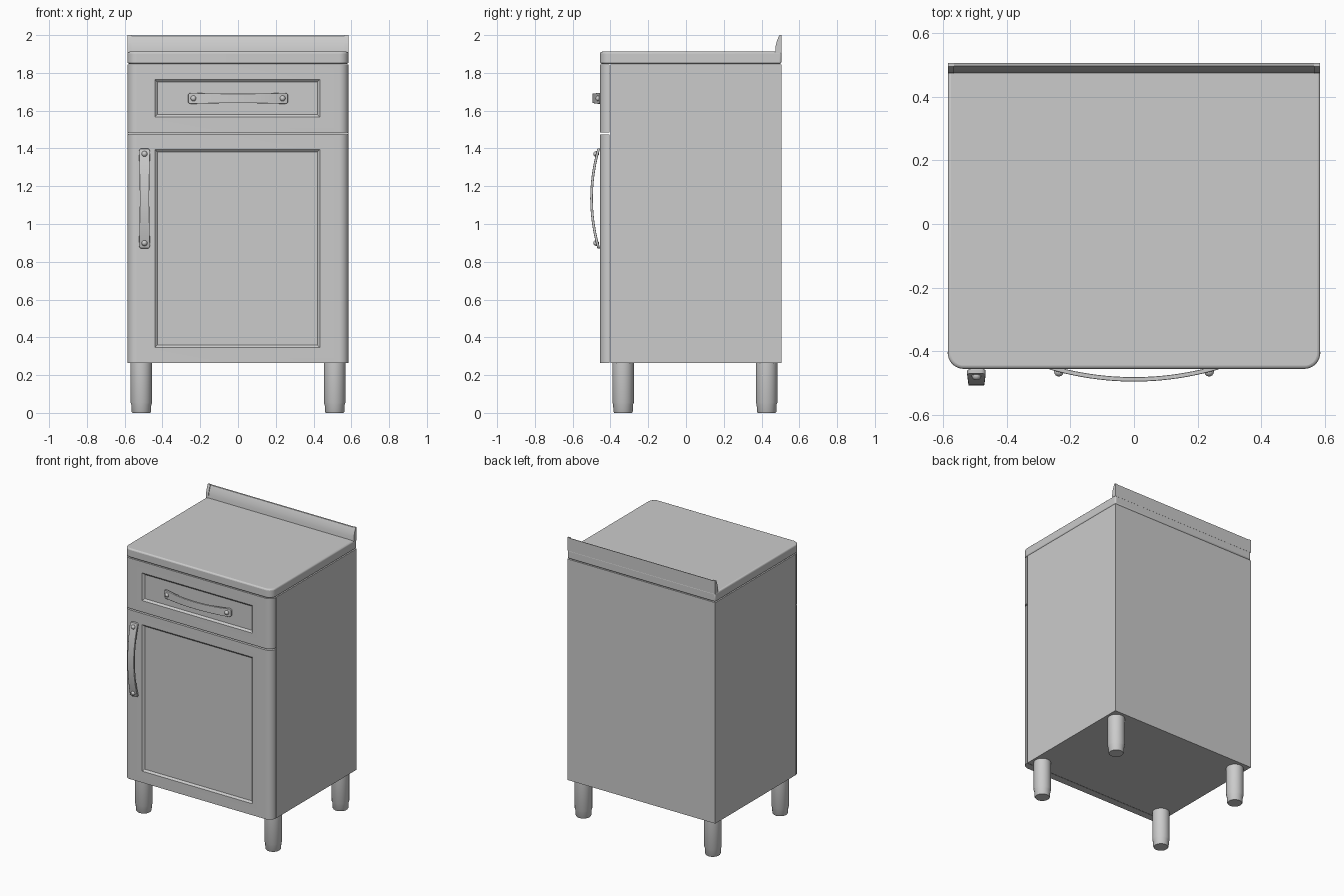
import bpy, bmesh, math
from mathutils import Matrix

if "Cube" in bpy.data.objects:
    bpy.data.objects.remove(bpy.data.objects["Cube"])

W, BACK, FRONT = 0.585, 0.505, -0.455


def finish(name, bm, bevel=0.0, angle=60, segments=3):
    bmesh.ops.recalc_face_normals(bm, faces=bm.faces)
    mesh = bpy.data.meshes.new(name)
    bm.to_mesh(mesh)
    bm.free()
    ob = bpy.data.objects.new(name, mesh)
    bpy.context.collection.objects.link(ob)
    if bevel:
        mod = ob.modifiers.new("bevel", 'BEVEL')
        mod.width, mod.segments = bevel, segments
        mod.limit_method, mod.angle_limit = 'ANGLE', math.radians(angle)
    bpy.ops.object.select_all(action='DESELECT')
    ob.select_set(True)
    bpy.context.view_layer.objects.active = ob
    bpy.ops.object.shade_smooth_by_angle(angle=math.radians(35))
    return ob


def prism(profile, direction):
    """Closed outline (3D points) swept along a direction."""
    bm = bmesh.new()
    face = bm.faces.new([bm.verts.new(p) for p in profile])
    out = bmesh.ops.extrude_face_region(bm, geom=[face])
    verts = [v for v in out["geom"] if isinstance(v, bmesh.types.BMVert)]
    bmesh.ops.translate(bm, verts=verts, vec=direction)
    return bm


def slab(z0, z1, back):
    """Board with rounded front corners in plan."""
    r, n = 0.05, 8
    right = [(W - r + r * math.cos(a), FRONT + r - r * math.sin(a))
             for a in (math.pi / 2 * i / n for i in range(n + 1))]
    plan = [(W, back)] + right + [(-x, y) for x, y in reversed(right)] + [(-W, back)]
    return prism([(x, y, z0) for x, y in plan], (0, 0, z1 - z0))


def front_panel(name, z0, z1, x_range, z_range):
    """Slab with a sloped, recessed centre field."""
    bm = slab(z0, z1, -0.408)
    bm.normal_update()
    face = min(bm.faces, key=lambda f: f.calc_center_median().y)
    cx, cz = 0, (z0 + z1) / 2
    for margin, depth in ((0, 0), (0.013, 0.012)):
        bmesh.ops.inset_individual(bm, faces=[face], thickness=0.005)
        for v in face.verts:
            v.co.x = x_range[0] + margin if v.co.x < cx else x_range[1] - margin
            v.co.z = z_range[0] + margin if v.co.z < cz else z_range[1] - margin
            v.co.y = FRONT + depth
    return finish(name, bm, 0.007)


def handle(name, centre, vertical):
    """Bowed strap along x with two domed screws, turned upright if vertical."""
    rot = Matrix.Rotation(math.pi / 2, 4, 'Y') if vertical else Matrix.Identity(4)
    place = Matrix.Translation(centre) @ rot
    half, n = 0.265, 28
    bm, rings = bmesh.new(), []
    for i in range(n + 1):
        t = -math.cos(math.pi * i / n)
        w = 0.025 + 0.005 * t * t
        end = max(0, (abs(t) - 0.93) / 0.07)
        w *= 0.5 + 0.5 * math.sqrt(1 - end * end)
        y = -0.038 * (1 - t * t)
        rings.append([bm.verts.new((t * half, y + dy, s * w))
                      for dy, s in ((0, -1), (-0.014, -1), (-0.014, 1), (0, 1))])
    for a, b in zip(rings, rings[1:]):
        for k in range(4):
            bm.faces.new((a[k], a[(k + 1) % 4], b[(k + 1) % 4], b[k]))
    bm.faces.new(rings[0])
    bm.faces.new(rings[-1])
    bm.transform(place)
    finish(name, bm, 0.004, 50, 2)
    for side in (-1, 1):
        bm = bmesh.new()
        bmesh.ops.create_uvsphere(bm, u_segments=16, v_segments=10, radius=0.015)
        bm.transform(place @ Matrix.Translation((side * 0.236, -0.021, 0))
                     @ Matrix.Rotation(side * 0.25, 4, 'Z'))
        finish(name + "_screw", bm)


# Carcass
finish("cabinet_body", prism([(-W, -0.40, 0.265), (W, -0.40, 0.265),
                              (W, BACK, 0.265), (-W, BACK, 0.265)], (0, 0, 1.58)))

# Worktop
finish("worktop", slab(1.848, 1.912, BACK), 0.010)

# Upstand at the back with thin end caps
strip = [(BACK, 1.905), (0.474, 1.905), (0.477, 1.935), (0.483, 1.96),
         (0.491, 1.982), (0.497, 1.996), (BACK, 1.998)]
cap = [(BACK, 1.905), (0.472, 1.905), (0.474, 1.94), (0.480, 1.965),
       (0.488, 1.986), (0.494, 2.0), (BACK, 2.0)]
finish("upstand", prism([(-W, y, z) for y, z in strip], (2 * W, 0, 0)))
for x in (-W, W - 0.02):
    finish("upstand_end_cap", prism([(x, y, z) for y, z in cap], (0.02, 0, 0)))

# Drawer and door fronts
front_panel("drawer_front", 1.485, 1.845, (-0.44, 0.433), (1.567, 1.765))
front_panel("door", 0.265, 1.475, (-0.44, 0.433), (0.347, 1.395))

# Handles
handle("drawer_handle", (0, FRONT + 0.012, 1.665), False)
handle("door_handle", (-0.495, FRONT, 1.135), True)

# Legs: lathed, with a narrower foot
leg = [(0, 0), (0.047, 0), (0.051, 0.006), (0.053, 0.045), (0.057, 0.055), (0.057, 0.27), (0, 0.27)]
for x in (-0.512, 0.512):
    for y in (-0.333, 0.427):
        bm = bmesh.new()
        vs = [bm.verts.new((r, 0, z)) for r, z in leg]
        es = [bm.edges.new(p) for p in zip(vs, vs[1:])]
        bmesh.ops.spin(bm, geom=vs + es, cent=(0, 0, 0), axis=(0, 0, 1),
                       angle=2 * math.pi, steps=28)
        bmesh.ops.remove_doubles(bm, verts=bm.verts, dist=1e-4)
        bmesh.ops.translate(bm, verts=bm.verts, vec=(x, y, 0))
        finish("leg", bm)
